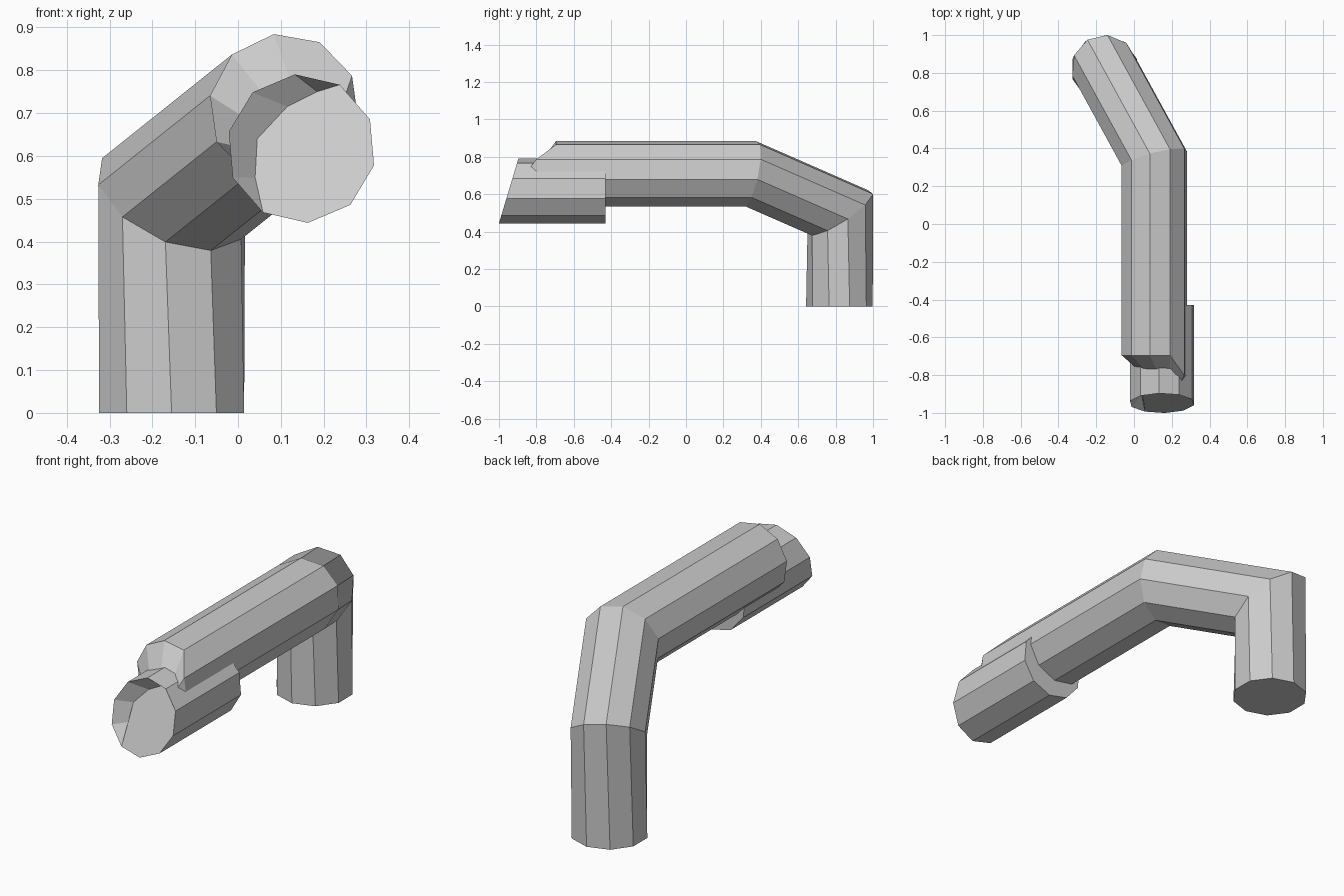
import bpy, bmesh, math
from mathutils import Vector

cube = bpy.data.objects.get("Cube")
if cube:
    bpy.data.objects.remove(cube, do_unlink=True)

SIDES = 10
STEP = math.tau / SIDES

grey = bpy.data.materials.new("plain grey")
grey.use_nodes = True
colour = (0.6, 0.6, 0.6, 1)
grey.diffuse_color = colour
grey.node_tree.nodes["Principled BSDF"].inputs["Base Color"].default_value = colour


def upright_ring(x, z, radius, start, y_rule):
    """Decagon facing the front, with depth set by a rule on (index, x, z)."""
    ring = []
    for i in range(SIDES):
        a = math.radians(start) + i * STEP
        px, pz = x + radius * math.cos(a), z + radius * math.sin(a)
        ring.append(Vector((px, y_rule(i, px, pz), pz)))
    return ring


def slide(ring, direction, point, normal):
    """Carry a ring along a direction until it meets a mitre plane."""
    return [v + direction * ((point - v).dot(normal) / direction.dot(normal)) for v in ring]


def bridge(bm, a, b):
    for i in range(len(a)):
        j = (i + 1) % len(a)
        face = [a[i], a[j], b[j], b[i]]
        unique = list(dict.fromkeys(face))
        if len(unique) > 2:
            bm.faces.new(unique)


def finish(bm, name):
    bmesh.ops.recalc_face_normals(bm, faces=bm.faces)
    mesh = bpy.data.meshes.new(name)
    bm.to_mesh(mesh)
    bm.free()
    mesh.materials.append(grey)
    obj = bpy.data.objects.new(name, mesh)
    bpy.context.collection.objects.link(obj)


# Bent pipe: tapered nose, long run, sloped run, upright post
bend = Vector((0.108, 0.345, 0.71))
elbow = Vector((-0.155, 0.825, 0.5))
back, down = Vector((0, 1, 0)), Vector((0, 0, -1))
slope = (elbow - bend).normalized()

nose = upright_ring(0.14, 0.66, 0.11, 26, lambda i, x, z: -0.86 if i in (0, 9) else -0.78)
front = upright_ring(0.108, 0.71, 0.176, 26, lambda i, x, z: -0.8 if i in (0, 9) else -0.695)
first = slide(front, back, bend, back + slope)
second = slide(first, slope, elbow, slope + down)
foot = [Vector((-0.155 + 0.178 * math.cos(k * STEP + math.pi / 2),
                0.82 + 0.178 * math.sin(k * STEP + math.pi / 2), 0)) for k in range(SIDES)]


# Line the foot up with the elbow ring so the post does not twist
def fit(option):
    turn, shift = option
    return sum((second[i].xy - foot[(turn * i + shift) % SIDES].xy).length for i in range(SIDES))


turn, shift = min(((t, s) for t in (1, -1) for s in range(SIDES)), key=fit)
foot = [foot[(turn * i + shift) % SIDES] for i in range(SIDES)]

bm = bmesh.new()
rings = [[bm.verts.new(v) for v in r] for r in (nose, front, first, second, foot)]
for a, b in zip(rings, rings[1:]):
    bridge(bm, a, b)
bm.faces.new(rings[0])
bm.faces.new(rings[-1])
finish(bm, "bent_pipe")

# Sleeve under the front end, with a slanted mouth and a recessed corner
bm = bmesh.new()
tail = [bm.verts.new(v) for v in upright_ring(0.148, 0.617, 0.174, -13, lambda i, x, z: -0.43)]
mouth = [bm.verts.new(v) for v in
         upright_ring(0.148, 0.617, 0.174, -13, lambda i, x, z: -1 + (z - 0.445) * 0.3)]
recess = {3: (0.185, 0.75), 4: (0.115, 0.715), 5: (0.045, 0.64), 6: (0.04, 0.55)}
inner = list(mouth)
for i, (x, z) in recess.items():
    inner[i] = bm.verts.new((x, -0.93 + (z - 0.445) * 0.25, z))
bridge(bm, tail, mouth)
for i in range(2, 7):
    bm.faces.new(list(dict.fromkeys([mouth[i], mouth[i + 1], inner[i + 1], inner[i]])))
bm.faces.new(inner)
bm.faces.new(tail)
finish(bm, "front_sleeve")
